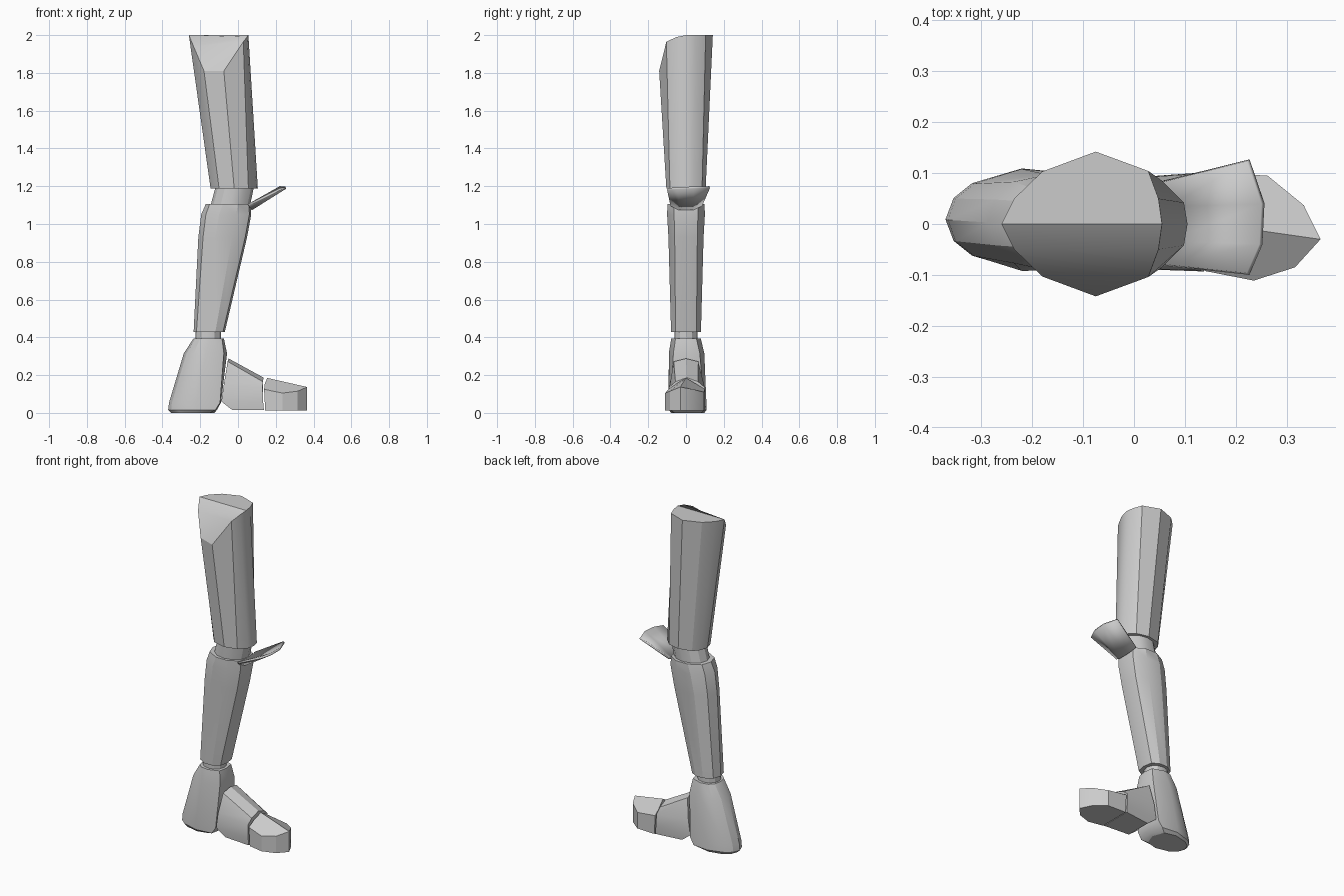
import bpy, bmesh, math

if "Cube" in bpy.data.objects:
    bpy.data.objects.remove(bpy.data.objects["Cube"])


def ring(half, z=None, dy=0.0):
    """Full cross-section from its +y half; points are (x, y) with z, or (x, y, z)."""
    pts = [(p[0], p[1], p[2] if z is None else z) for p in half]
    back = [(x, -y, h) for x, y, h in reversed(pts) if y > 1e-6]
    return [(x, y + dy, h) for x, y, h in pts + back]


def finish(name, bm, angle=28):
    bmesh.ops.recalc_face_normals(bm, faces=bm.faces)
    me = bpy.data.meshes.new(name)
    bm.to_mesh(me)
    bm.free()
    ob = bpy.data.objects.new(name, me)
    bpy.context.collection.objects.link(ob)
    bpy.ops.object.select_all(action='DESELECT')
    ob.select_set(True)
    bpy.context.view_layer.objects.active = ob
    bpy.ops.object.shade_smooth_by_angle(angle=math.radians(angle))
    return ob


def loft(name, rings, top_cap=None, bottom_cap=None):
    """Bridge rings with quads and cap the ends (caps may be split into faces)."""
    bm = bmesh.new()
    loops = [[bm.verts.new(p) for p in r] for r in rings]
    n = len(loops[0])
    for a, b in zip(loops, loops[1:]):
        for i in range(n):
            bm.faces.new((a[i], a[(i + 1) % n], b[(i + 1) % n], b[i]))
    for loop, cap in ((loops[0], bottom_cap), (loops[-1], top_cap)):
        for f in cap or [range(n)]:
            bm.faces.new([loop[i] for i in f])
    return finish(name, bm)


# Thigh, with its top cut away towards the front
low = [(-.145, 0), (-.13, .05), (-.1, .085), (-.02, .104), (.055, .085), (.098, .042), (.105, 0)]
high = [(-.26, 0), (-.235, .05), (-.18, .103), (-.075, .142), (.028, .104), (.048, .05), (.055, 0)]
top = ring(high, 2.0)
for i, z in {7: 1.99, 8: 1.965, 9: 1.81, 10: 1.81, 11: 1.94}.items():
    top[i] = (top[i][0], top[i][1], z)
loft("thigh", [ring(low, 1.187), top],
     top_cap=[range(7), (0, 6, 7, 11), (11, 7, 8, 10), (10, 8, 9)])


# Knee and ankle joints
def joint(name, levels):
    rings = []
    for x0, x1, w, z in levels:
        c, r = (x0 + x1) / 2, (x1 - x0) / 2
        half = [(c - r * math.cos(math.pi * i / 6), w * math.sin(math.pi * i / 6)) for i in range(7)]
        rings.append(ring(half, z))
    loft(name, rings)


joint("knee_joint", [(-.15, .06, .085, 1.08), (-.118, .085, .088, 1.2)])
joint("ankle_joint", [(-.225, -.09, .062, .38), (-.225, -.09, .062, .44)])

# Shin, flat at the front and bulging at the calf
shin = [
    [(-.235, 0), (-.22, .05), (-.17, .079), (-.12, .079), (-.08, .055), (-.07, 0)],
    [(-.21, 0), (-.185, .057), (-.12, .093), (-.03, .093), (.038, .06), (.048, 0)],
    [(-.195, 0), (-.17, .06), (-.1, .1), (-.01, .1), (.06, .063), (.07, 0)],
    [(-.17, 0), (-.15, .06), (-.08, .098), (0, .098), (.058, .062), (.066, 0)],
]
loft("shin", [ring(s, z) for s, z in zip(shin, (.428, .93, 1.05, 1.107))])

# Flared knee guard
base = [(.055, -.08, 1.10), (.07, -.035, 1.078), (.07, .035, 1.078), (.055, .083, 1.10)]
tip = [(.224, -.098, 1.185), (.249, -.04, 1.19), (.253, .04, 1.193), (.224, .125, 1.195)]
bm = bmesh.new()
a, b = ([bm.verts.new(p) for p in row] for row in (base, tip))
for i in range(3):
    bm.faces.new((a[i], a[i + 1], b[i + 1], b[i]))
guard = finish("knee_guard", bm)
thick = guard.modifiers.new("thickness", 'SOLIDIFY')
thick.thickness = .012
thick.offset = 0

# Heel
heel = [
    [(-.355, 0), (-.34, .04), (-.3, .07), (-.22, .088), (-.15, .07), (-.125, 0)],
    [(-.37, 0), (-.354, .042), (-.318, .071), (-.22, .1), (-.12, .09), (-.112, 0)],
    [(-.365, 0), (-.35, .042), (-.313, .071), (-.22, .1), (-.095, .088), (-.09, 0)],
    [(-.287, 0), (-.272, .045), (-.235, .08), (-.17, .094), (-.075, .07), (-.058, 0)],
    [(-.235, 0), (-.225, .045), (-.2, .07), (-.15, .078), (-.085, .055), (-.075, 0)],
]
loft("heel", [ring(s, z, d) for s, z, d in
              zip(heel, (0, .015, .055, .315, .395), (.009, .009, .008, .003, 0))])

# Middle of the foot, a ridged wedge
mid_back = [(-.05, 0, .288), (-.055, .065, .272), (-.075, .085, .15), (-.088, .085, .06),
            (-.03, .08, .015), (-.03, 0, .015)]
mid_front = [(.135, 0, .187), (.132, .06, .165), (.13, .095, .135), (.133, .097, .06),
             (.137, .097, .015), (.137, 0, .015)]
loft("midfoot", [ring(mid_back), ring(mid_front, None, .004)])

# Toe cap: asymmetric outline with a ridged top
outline = [(.155, 0, .185), (.142, .06, .15), (.138, .1, .125), (.262, .095, .11), (.333, .037, .125),
           (.366, -.03, .137), (.316, -.085, .115), (.235, -.111, .105), (.138, -.092, .125),
           (.142, -.05, .155)]
loft("toe_cap", [[(x if x > .16 else .144, y, .012) for x, y, _ in outline], outline],
     top_cap=[range(6), (5, 6, 7, 8, 9, 0)])
